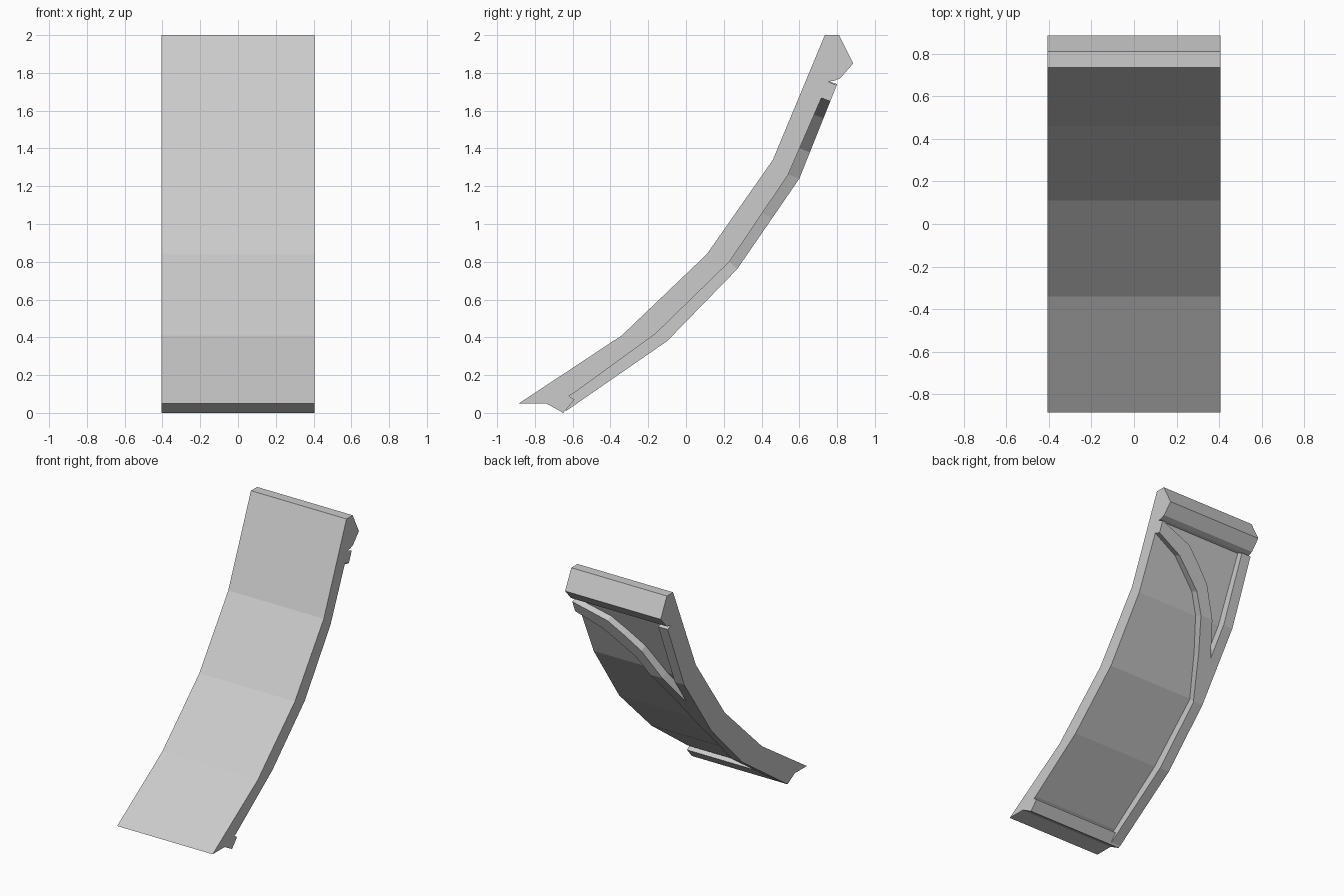
import bpy, bmesh

cube = bpy.data.objects.get("Cube")
if cube:
    bpy.data.objects.remove(cube, do_unlink=True)

HALF = 0.405    # half width of the panel
RIM = -0.325    # inner edge of the side rim

grey = bpy.data.materials.new("plain_grey")
grey.use_nodes = True
grey.diffuse_color = (0.6, 0.6, 0.6, 1)
grey.node_tree.nodes["Principled BSDF"].inputs["Base Color"].default_value = (0.6, 0.6, 0.6, 1)

# (y, z) corners along the recessed back and along the raised back
FLOOR = [(-0.67, 0.06), (-0.16, 0.42), (0.23, 0.80), (0.54, 1.26), (0.755, 1.755)]
RAISED = [(-0.635, 0.01), (-0.10, 0.38), (0.27, 0.76), (0.60, 1.24), (0.80, 1.74)]


def finish(name, bm):
    bmesh.ops.remove_doubles(bm, verts=bm.verts, dist=1e-5)
    bmesh.ops.recalc_face_normals(bm, faces=bm.faces)
    mesh = bpy.data.meshes.new(name)
    bm.to_mesh(mesh)
    bm.free()
    mesh.materials.append(grey)
    bpy.context.collection.objects.link(bpy.data.objects.new(name, mesh))


def extrude_profile(name, profile):
    """Extrude a (y, z) outline across the full width."""
    bm = bmesh.new()
    face = bm.faces.new([bm.verts.new((-HALF, y, z)) for y, z in profile])
    new = bmesh.ops.extrude_face_region(bm, geom=[face])["geom"]
    verts = [v for v in new if isinstance(v, bmesh.types.BMVert)]
    bmesh.ops.translate(bm, verts=verts, vec=(2 * HALF, 0, 0))
    finish(name, bm)


def back_points(z):
    """Raised point at height z, and the floor point beneath it."""
    i = max(k for k in range(len(RAISED) - 1) if k == 0 or z >= RAISED[k][1])
    t = (z - RAISED[i][1]) / (RAISED[i + 1][1] - RAISED[i][1])
    mix = lambda line: [a + (b - a) * t for a, b in zip(line[i], line[i + 1])]
    return mix(RAISED), mix(FLOOR)


def raised_strip(name, rows):
    """Solid strip on the back; each row is (height, x from, x to)."""
    bm = bmesh.new()
    loops = []
    for z, x0, x1 in rows:
        top, low = back_points(z)
        low = [low[0] - 0.005, low[1] + 0.004]
        loops.append([bm.verts.new((x, *p)) for x, p in
                      ((x0, top), (x1, top), (x1, low), (x0, low))])
    for a, b in zip(loops, loops[1:]):
        for k in range(4):
            n = (k + 1) % 4
            bm.faces.new((a[k], a[n], b[n], b[k]))
    bm.faces.new(loops[0])
    bm.faces.new(loops[-1])
    finish(name, bm)


# Bent panel with its foot lip and top bar
front = [(-0.885, 0.05), (-0.34, 0.41), (0.11, 0.84), (0.46, 1.34), (0.735, 2.0)]
top_bar = [(0.81, 2.0), (0.885, 1.85), (0.815, 1.77), (0.78, 1.757)]
foot = [(-0.60, 0.10), (-0.62, 0.09), (-0.59, 0.07), (-0.65, 0.0), (-0.74, 0.05)]
extrude_profile("bent_panel", front + top_bar + FLOOR[:0:-1] + foot)

# Rim along one side of the back
raised_strip("side_rim", [(z, -HALF, RIM) for _, z in RAISED])

# Arched rib sweeping from the rim to the opposite top corner
raised_strip("arched_rib", [
    (0.76, RIM, RIM + 0.003), (1.03, RIM, -0.215), (1.24, -0.22, -0.115),
    (1.38, -0.14, -0.03), (1.45, -0.10, 0.055), (1.56, 0.02, 0.19),
    (1.65, 0.13, HALF), (1.735, HALF - 0.002, HALF)])
